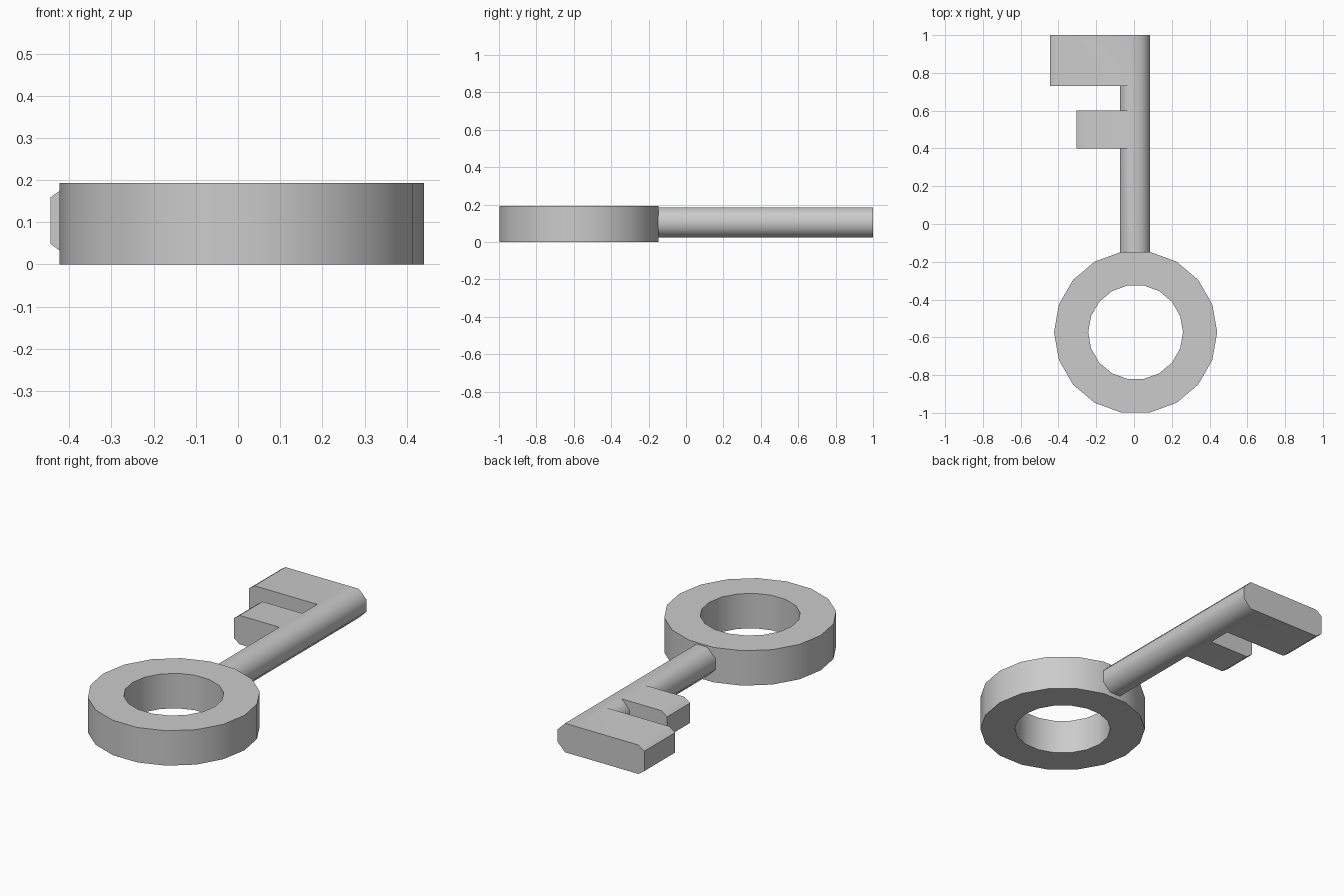
import bpy, bmesh
from math import sin, cos, pi, radians

if "Cube" in bpy.data.objects:
    bpy.data.objects.remove(bpy.data.objects["Cube"])


def finish(bm, name):
    bmesh.ops.recalc_face_normals(bm, faces=bm.faces)
    mesh = bpy.data.meshes.new(name)
    bm.to_mesh(mesh)
    bm.free()
    obj = bpy.data.objects.new(name, mesh)
    bpy.context.collection.objects.link(obj)
    bpy.ops.object.select_all(action='DESELECT')
    obj.select_set(True)
    bpy.context.view_layer.objects.active = obj
    bpy.ops.object.shade_smooth_by_angle(angle=radians(50))
    return obj


# Bow: 18-sided ring, rectangular section swept round the centre
SIDES, CX, CY = 18, 0.0085, -0.573
section = [(0.432, 0), (0.432, 0.193), (0.251, 0.193), (0.251, 0)]
bm = bmesh.new()
loops = [[bm.verts.new((CX + r * cos(2 * pi * i / SIDES), CY + r * sin(2 * pi * i / SIDES), z))
          for r, z in section] for i in range(SIDES)]
for i in range(SIDES):
    a, b = loops[i], loops[(i + 1) % SIDES]
    for j in range(4):
        k = (j + 1) % 4
        bm.faces.new((a[j], b[j], b[k], a[k]))
finish(bm, "key_bow")

# Shaft: octagonal rod, cut into lengths where the teeth start and stop
SX, SZ, R = 0.006, 0.104, 0.08 / cos(pi / 8)
cuts = [-0.155, 0.40, 0.60, 0.73, 1.0]
bm = bmesh.new()
rings = [[bm.verts.new((SX + R * cos(pi / 8 + i * pi / 4), y, SZ + R * sin(pi / 8 + i * pi / 4)))
          for i in range(8)] for y in cuts]
bm.faces.new(rings[0])
bm.faces.new(rings[-1])
sides = [[bm.faces.new((a[i], a[(i + 1) % 8], b[(i + 1) % 8], b[i])) for i in range(8)]
         for a, b in zip(rings, rings[1:])]
bmesh.ops.recalc_face_normals(bm, faces=bm.faces)

# Teeth: pull the three left-hand faces of a length outwards to a chamfered end
for length, tip in ((1, -0.305), (3, -0.445)):
    old = sides[length][2:5]
    res = bmesh.ops.extrude_face_region(bm, geom=old)
    for v in (g for g in res["geom"] if isinstance(g, bmesh.types.BMVert)):
        dz = v.co.z - SZ
        if abs(dz) > 0.05:
            v.co.x = tip + 0.035
        else:
            v.co.x = tip
            v.co.z = SZ + (0.055 if dz > 0 else -0.055)
    left = [f for f in old if f.is_valid]
    if left:
        bmesh.ops.delete(bm, geom=left, context='FACES')
finish(bm, "key_shaft_and_teeth")
